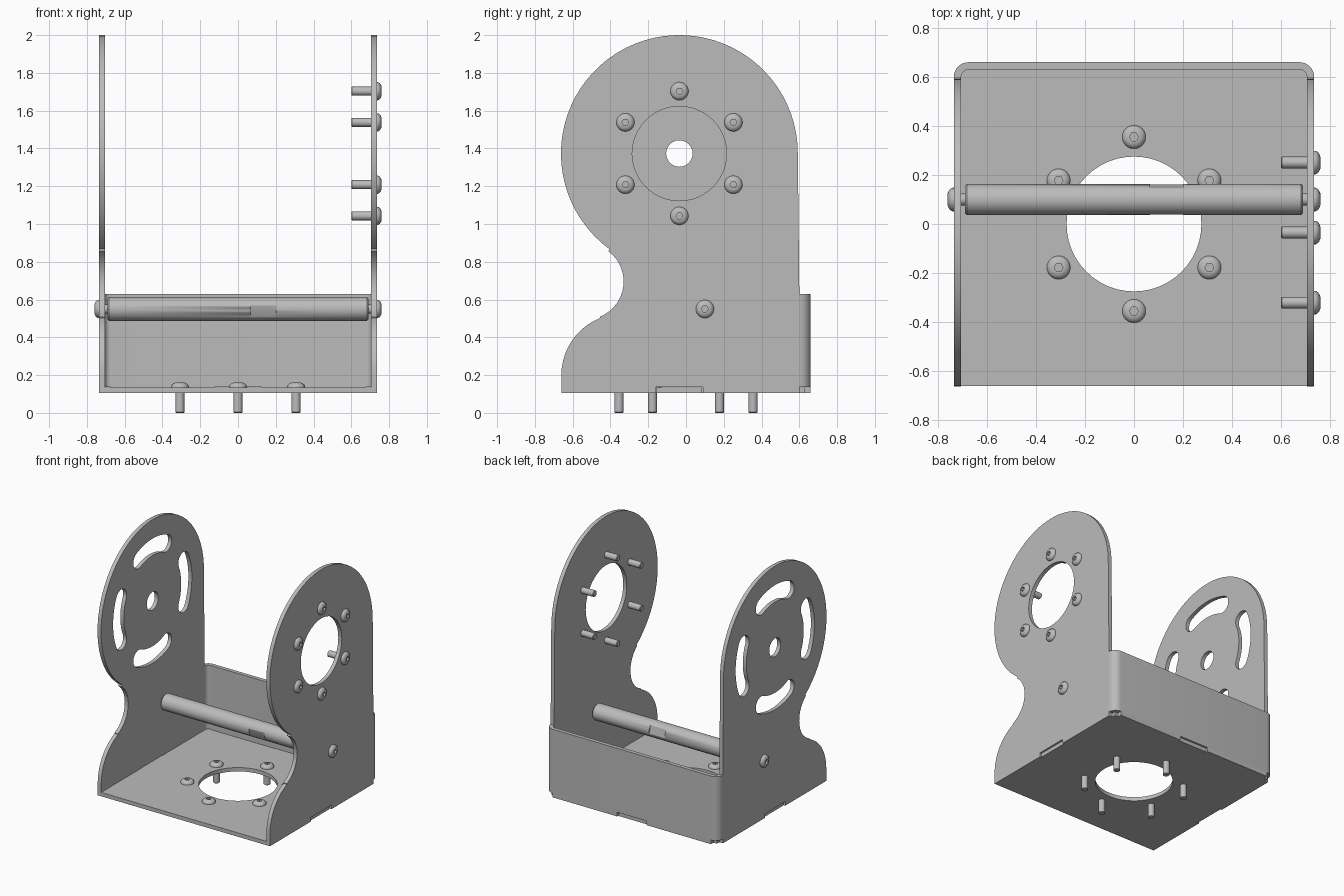
import bpy, bmesh, math
from mathutils import Matrix, Vector

cube = bpy.data.objects.get("Cube")
if cube:
    bpy.data.objects.remove(cube, do_unlink=True)

GREY = (0.5, 0.5, 0.5, 1)
metal = bpy.data.materials.new("grey metal")
metal.use_nodes = True
metal.diffuse_color = GREY
metal.node_tree.nodes["Principled BSDF"].inputs["Base Color"].default_value = GREY

T = 0.03                 # sheet thickness
W = 0.735                # outer half width
FLOOR = 0.105            # underside of the floor
PIVOT = (-0.035, 1.373)  # centre of the round ears (y, z)
ROD = (0.10, 0.55)       # rod axis (y, z)


def axes(x, y, z, origin=(0, 0, 0)):
    """Matrix from three column axes and an origin."""
    m = Matrix((x, y, z)).transposed().to_4x4()
    m.translation = Vector(origin)
    return m


def arc(c, r, a, b, n):
    """Points along an arc from angle a to b in degrees."""
    angles = [math.radians(a + (b - a) * i / n) for i in range(n + 1)]
    return [(c[0] + r * math.cos(t), c[1] + r * math.sin(t)) for t in angles]


def circle(c, r, n=48):
    return arc(c, r, 0, 360, n)[:-1]


def finish(name, mesh):
    ob = bpy.data.objects.new(name, mesh)
    bpy.context.collection.objects.link(ob)
    mesh.materials.clear()
    mesh.materials.append(metal)
    bpy.ops.object.select_all(action="DESELECT")
    ob.select_set(True)
    bpy.context.view_layer.objects.active = ob
    bpy.ops.object.shade_smooth_by_angle(angle=math.radians(30))
    return ob


def plate(name, loops, thick, matrix):
    """Filled outline with holes, extruded to both sides of its plane."""
    cu = bpy.data.curves.new(name, "CURVE")
    cu.dimensions, cu.fill_mode, cu.extrude = "2D", "BOTH", thick / 2
    for pts in loops:
        sp = cu.splines.new("POLY")
        sp.points.add(len(pts) - 1)
        for p, (x, y) in zip(sp.points, pts):
            p.co = (x, y, 0, 1)
        sp.use_cyclic_u = True
    tmp = bpy.data.objects.new(name + " outline", cu)
    mesh = bpy.data.meshes.new_from_object(tmp)
    bpy.data.objects.remove(tmp)
    bm = bmesh.new()
    bm.from_mesh(mesh)
    bmesh.ops.remove_doubles(bm, verts=bm.verts, dist=1e-4)
    bmesh.ops.transform(bm, matrix=matrix, verts=bm.verts)
    bmesh.ops.recalc_face_normals(bm, faces=bm.faces)
    bm.to_mesh(mesh)
    bm.free()
    return finish(name, mesh)


def lathe(name, rings, matrix, n=24):
    """Stacked rings along local z; a ring marked True is hexagonal."""
    bm = bmesh.new()
    rows = []
    for r, z, hexed in rings:
        row = []
        for i in range(n):
            t = math.tau * i / n
            k = math.cos(math.pi / 6) / math.cos(t % (math.pi / 3) - math.pi / 6) if hexed else 1
            row.append(bm.verts.new((r * k * math.cos(t), r * k * math.sin(t), z)))
        rows.append(row)
    for a, b in zip(rows, rows[1:]):
        for i in range(n):
            j = (i + 1) % n
            bm.faces.new((a[i], a[j], b[j], b[i]))
    bm.faces.new(rows[0])
    bm.faces.new(rows[-1])
    bmesh.ops.recalc_face_normals(bm, faces=bm.faces)
    bmesh.ops.transform(bm, matrix=matrix, verts=bm.verts)
    mesh = bpy.data.meshes.new(name)
    bm.to_mesh(mesh)
    bm.free()
    return finish(name, mesh)


def screw(name, matrix):
    """Button head screw with a hex socket; the head rests on local z = 0."""
    return lathe(name, [(0.02, -0.135, False), (0.024, -0.131, False), (0.024, 0, False),
                        (0.048, 0, False), (0.048, 0.006, False), (0.043, 0.015, False),
                        (0.035, 0.021, False), (0.025, 0.025, False),
                        (0.018, 0.025, True), (0.018, 0.010, True)], matrix)


X, Y, Z = Vector((1, 0, 0)), Vector((0, 1, 0)), Vector((0, 0, 1))

# Side plates: round ear, necked front edge, tab notch at the bottom
NECK, FOOT = (-0.53, 0.695), (-0.335, 0.2)
profile = arc(PIVOT, 0.627, 0, 233.9, 48)
profile += arc(NECK, 0.2, 53.9, -68.5, 14)
profile += arc(FOOT, 0.325, 111.5, 180, 10)
profile += [(-0.66, FLOOR), (-0.16, FLOOR), (-0.16, 0.137), (0.09, 0.137),
            (0.09, FLOOR), (0.6, FLOOR), (0.6, 0.63)]


def curved_slot(mid):
    """Round-ended slot following a circle about the pivot."""
    r, h, span = 0.415, 0.065, 24
    tips = [arc(PIVOT, r, mid + s * span, mid + s * span, 1)[0] for s in (1, -1)]
    pts = arc(PIVOT, r + h, mid - span, mid + span, 12)
    pts += arc(tips[0], h, mid + span, mid + span + 180, 10)[1:-1]
    pts += arc(PIVOT, r - h, mid + span, mid - span, 12)
    pts += arc(tips[1], h, mid - span + 180, mid - span + 360, 10)[1:-1]
    return pts


side_x = W - T / 2
plate("left_side_plate", [profile, circle(PIVOT, 0.25)], T, axes(Y, Z, X, (side_x, 0, 0)))
plate("right_side_plate", [profile, circle(PIVOT, 0.07, 32)] + [curved_slot(a) for a in (0, 90, 180, 270)],
      T, axes(Y, Z, X, (-side_x, 0, 0)))

# Floor with tabs reaching into the wall notches
inner, tab = W - T, W - 0.012
floor = [(-inner, -0.66), (inner, -0.66), (inner, -0.155), (tab, -0.155), (tab, 0.085), (inner, 0.085),
         (inner, 0.63), (0.12, 0.63), (0.12, 0.648), (-0.12, 0.648), (-0.12, 0.63),
         (-inner, 0.63), (-inner, 0.085), (-tab, 0.085), (-tab, -0.155), (-inner, -0.155)]
plate("floor", [floor, circle((0, 0), 0.275)], T, Matrix.Translation((0, 0, FLOOR + T / 2)))

# Back wall with rounded bends, and its lower lips beside the tab notch
bend = (W - 0.06, 0.6)
outer = arc(bend, 0.06, 0, 90, 8)
inside = arc(bend, 0.03, 90, 0, 8)
mirror = lambda pts: [(-x, y) for x, y in reversed(pts)]
wall = outer + mirror(outer) + mirror(inside) + inside
low = 0.137
plate("back_wall", [wall], 0.63 - low, Matrix.Translation((0, 0, (0.63 + low) / 2)))
for side, s in (("left", 1), ("right", -1)):
    lip = [(s * 0.125, FLOOR), (s * bend[0], FLOOR), (s * bend[0], low), (s * 0.125, low)]
    plate(side + "_back_lip", [lip], T, axes(X, Z, -Y, (0, 0.66 - T / 2, 0)))

# Cross rod with chamfered ends and two wrench flats
rod = lathe("cross_rod", [(0.055, -0.69, False), (0.063, -0.682, False),
                          (0.063, 0.682, False), (0.055, 0.69, False)],
            axes(Y, Z, X, (0, *ROD)), 40)
tilt = Matrix.Rotation(math.radians(13), 4, "X")
for s in (1, -1):
    bm = bmesh.new()
    bmesh.ops.create_cube(bm, size=1, matrix=Matrix.Translation((0.133, *ROD)) @ tilt
                          @ Matrix.Translation((0, s * 0.105, 0)) @ Matrix.Diagonal((0.135, 0.1, 0.2, 1)))
    mesh = bpy.data.meshes.new("flat_cutter")
    bm.to_mesh(mesh)
    bm.free()
    cutter = finish("flat_cutter", mesh)
    mod = rod.modifiers.new("flat", "BOOLEAN")
    mod.operation, mod.object, mod.solver = "DIFFERENCE", cutter, "EXACT"
    bpy.ops.object.select_all(action="DESELECT")
    rod.select_set(True)
    bpy.context.view_layer.objects.active = rod
    bpy.ops.object.modifier_apply(modifier=mod.name)
    bpy.data.objects.remove(cutter, do_unlink=True)

# Screws: rod ends, left ear ring and floor ring
screw("left_rod_screw", axes(Y, Z, X, (W, *ROD)))
screw("right_rod_screw", axes(Z, Y, -X, (-W, *ROD)))
for i in range(6):
    y, z = arc(PIVOT, 0.33, 90 + 60 * i, 0, 1)[0]
    screw(f"ear_screw_{i + 1}", axes(Y, Z, X, (W, y, z)))
    x, y = arc((0, 0), 0.355, 90 + 60 * i, 0, 1)[0]
    screw(f"floor_screw_{i + 1}", Matrix.Translation((x, y, FLOOR + T)))
